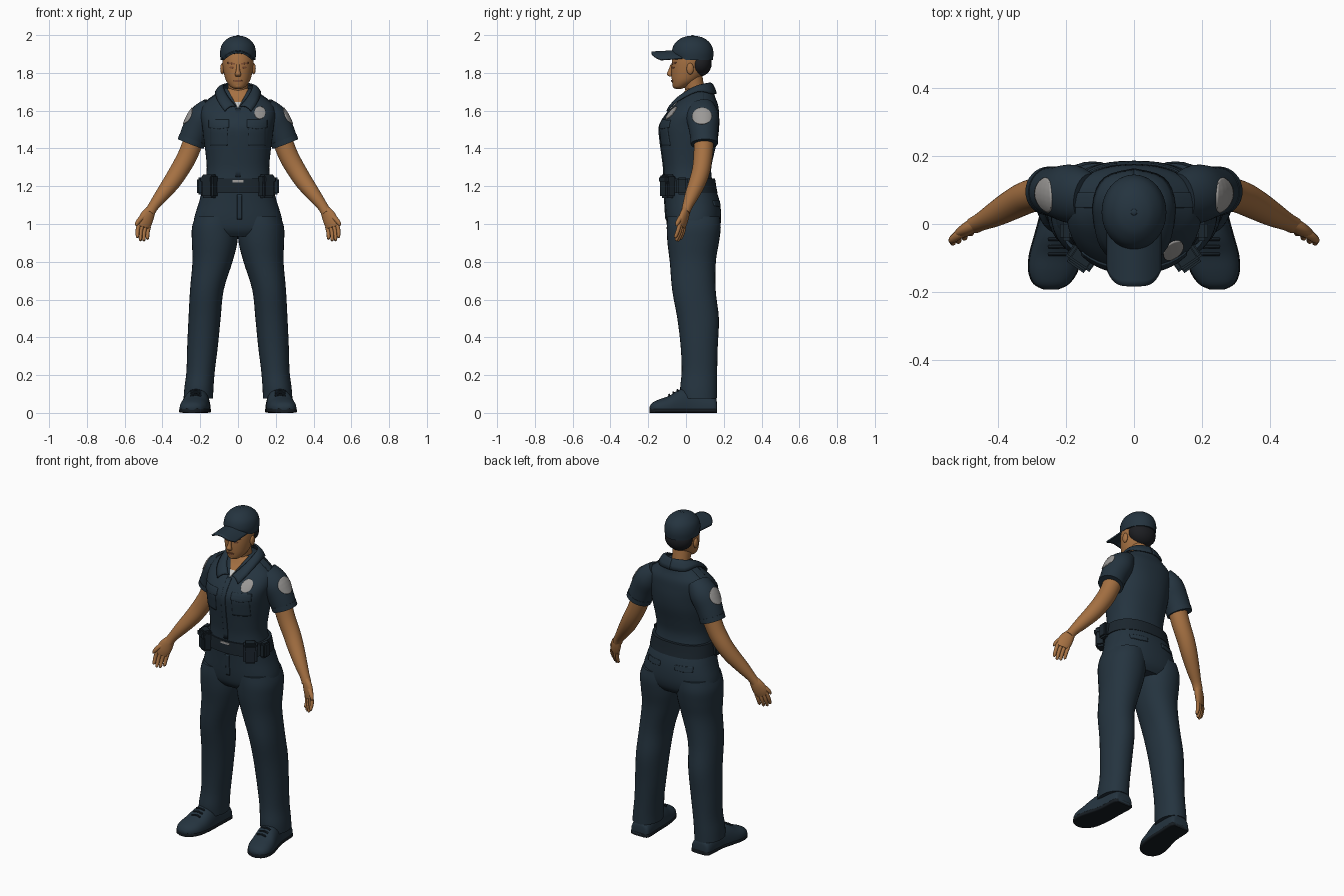
import bpy, bmesh, math
from mathutils import Vector, Matrix
from mathutils.bvhtree import BVHTree

if "Cube" in bpy.data.objects:
    bpy.data.objects.remove(bpy.data.objects["Cube"])


def material(name, rgb):
    m = bpy.data.materials.new(name)
    m.diffuse_color = (*rgb, 1)
    m.use_nodes = True
    m.node_tree.nodes["Principled BSDF"].inputs["Base Color"].default_value = m.diffuse_color
    return m


NAVY = material("navy cloth", (0.018, 0.034, 0.050))
DARK = material("dark leather", (0.011, 0.019, 0.027))
SOLE = material("sole black", (0.008, 0.012, 0.016))
SKIN = material("skin", (0.38, 0.165, 0.055))
LIP = material("lip brown", (0.22, 0.08, 0.035))
HAIR = material("dark hair", (0.012, 0.013, 0.016))
GREY = material("patch grey", (0.33, 0.32, 0.31))
WHITE = material("undershirt white", (0.6, 0.6, 0.58))


def finish(name, bm, mat):
    bmesh.ops.recalc_face_normals(bm, faces=bm.faces)
    me = bpy.data.meshes.new(name)
    bm.to_mesh(me)
    bm.free()
    me.materials.append(mat)
    ob = bpy.data.objects.new(name, me)
    bpy.context.collection.objects.link(ob)
    return ob


def smooth_path(secs, sub):
    """Catmull-Rom interpolation of section tuples."""
    out = []
    for i in range(len(secs) - 1):
        p0, p1, p2, p3 = (secs[max(0, min(len(secs) - 1, i + k))] for k in (-1, 0, 1, 2))
        for j in range(sub):
            t = j / sub
            out.append([0.5 * (2 * b + (c - a) * t + (2 * a - 5 * b + 4 * c - d) * t * t
                               + (3 * b - a - 3 * c + d) * t ** 3)
                        for a, b, c, d in zip(p0, p1, p2, p3)])
    return out + [list(secs[-1])]


def loft(name, secs, mat, u=(1, 0, 0), v=None, e=2.0, n=32, sub=4, floor=None):
    """Skin over elliptical sections (x, y, z, half width, half depth)."""
    bm = bmesh.new()
    path = smooth_path(secs, sub)
    rings = []
    for i, (x, y, z, a, b) in enumerate(path):
        c, uu = Vector((x, y, z)), Vector(u)
        if v:
            vv = Vector(v)
        else:
            t = (Vector(path[min(i + 1, len(path) - 1)][:3]) - Vector(path[max(i - 1, 0)][:3])).normalized()
            uu = (uu - t * uu.dot(t)).normalized()
            vv = t.cross(uu)
        ring = []
        for k in range(n):
            w = math.tau * k / n
            cs, sn = math.cos(w), math.sin(w)
            p = (c + uu * max(a, .002) * math.copysign(abs(cs) ** (2 / e), cs)
                 + vv * max(b, .002) * math.copysign(abs(sn) ** (2 / e), sn))
            if floor is not None:
                p.z = max(p.z, floor)
            ring.append(bm.verts.new(p))
        rings.append(ring)
    for r, q in zip(rings, rings[1:]):
        for k in range(n):
            bm.faces.new((r[k], r[(k + 1) % n], q[(k + 1) % n], q[k]))
    bm.faces.new(rings[0])
    bm.faces.new(rings[-1])
    return finish(name, bm, mat)


def upright(name, rows, mat, **kw):
    """Loft with level sections: (z, x, y, half width, half depth)."""
    return loft(name, [(x, y, z, a, b) for z, x, y, a, b in rows], mat, v=(0, 1, 0), **kw)


def ball(name, c, r, mat):
    bm = bmesh.new()
    bmesh.ops.create_uvsphere(bm, u_segments=20, v_segments=12, radius=1,
                              matrix=Matrix.Translation(c) @ Matrix.Diagonal((*r, 1)))
    return finish(name, bm, mat)


def box(name, c, size, angle, mat, bevel=0.012):
    bm = bmesh.new()
    bmesh.ops.create_cube(bm, size=1, matrix=Matrix.Translation(c) @ Matrix.Rotation(angle, 4, 'Z')
                          @ Matrix.Diagonal((*size, 1)))
    bmesh.ops.bevel(bm, geom=bm.edges[:], offset=bevel, segments=2, affect='EDGES')
    return finish(name, bm, mat)


def sheet(name, fn, nu, nv, mat, thick):
    """Thin grid surface fn(a, b) with a, b in -1..1."""
    bm = bmesh.new()
    g = [[bm.verts.new(fn(2 * i / nu - 1, 2 * j / nv - 1)) for j in range(nv + 1)] for i in range(nu + 1)]
    for i in range(nu):
        for j in range(nv):
            bm.faces.new((g[i][j], g[i + 1][j], g[i + 1][j + 1], g[i][j + 1]))
    ob = finish(name, bm, mat)
    s = ob.modifiers.new("thickness", 'SOLIDIFY')
    s.thickness, s.offset = thick, 0
    return ob


def plate(name, target, c, u, v, aim, mat, shape="rect", n=12, thick=0.008):
    """Plate that follows the surface of target, aimed along a direction."""
    me = target.data
    tree = BVHTree.FromPolygons([p.co for p in me.vertices], [p.vertices for p in me.polygons])
    c, u, v, aim = Vector(c), Vector(u), Vector(v), Vector(aim).normalized()

    def fn(a, b):
        if shape == "round":
            a, b = a * math.sqrt(1 - b * b / 2), b * math.sqrt(1 - a * a / 2)
        elif shape == "wedge":
            a *= (1.02 + b) / 2
        elif shape == "flap":
            b = b - 0.35 * (1 - abs(a)) * (1 - b) / 2
        p = c + u * a + v * b
        hit = tree.ray_cast(p - aim * 0.5, aim)[0]
        return hit or tree.find_nearest(p)[0]
    return sheet(name, fn, n, n, mat, thick)


# Shirt and trouser top
shirt = upright("shirt", [
    (1.18, 0, .015, .182, .133), (1.28, 0, .008, .166, .125), (1.36, 0, .01, .17, .136),
    (1.45, 0, .015, .182, .153), (1.52, 0, .018, .19, .158), (1.58, 0, .035, .198, .14),
    (1.63, 0, .055, .185, .115), (1.67, 0, .065, .14, .09), (1.70, 0, .07, .095, .075),
    (1.72, 0, .07, .068, .055)], NAVY, e=2.3, n=48)
hips = upright("trouser_hips", [
    (1.21, 0, .015, .182, .133), (1.12, 0, .033, .205, .145), (1.03, 0, .04, .232, .146),
    (.97, 0, .04, .23, .135), (.935, 0, .04, .19, .11)], NAVY, e=2.3, n=48)
belt = upright("belt", [(1.165, 0, .02, .199, .147), (1.2, 0, .017, .194, .143),
                        (1.24, 0, .015, .187, .139)], DARK, e=2.3, n=48)
plate("shirt_placket", shirt, (0, 0, 1.43), (.014, 0, 0), (0, 0, .18), (0, 1, 0), NAVY)
plate("buckle", belt, (0, 0, 1.226), (.03, 0, 0), (0, 0, .006), (0, 1, 0), GREY)
plate("trouser_fly", hips, (.008, 0, 1.09), (.012, 0, 0), (0, 0, .065), (0, 1, 0), NAVY)

# Open neck with undershirt
neckline = plate("open_neck", shirt, (0, 0, 1.663), (.055, 0, 0), (0, 0, .052), (0, 1, 0), SKIN, "wedge", 16)
neckline.data.materials.append(WHITE)
for f in neckline.data.polygons:
    f.material_index = int(f.center.z < 1.645)

# Head
head = upright("head", [
    (1.716, 0, -.04, .018, .016), (1.726, 0, -.032, .038, .036), (1.755, 0, -.008, .061, .066),
    (1.79, 0, .006, .073, .083), (1.83, 0, .013, .08, .09), (1.87, 0, .02, .083, .093),
    (1.92, 0, .025, .078, .085)], SKIN, n=40)
loft("neck", [(0, .065, 1.62, .056, .054), (0, .05, 1.7, .052, .05), (0, .032, 1.78, .054, .055)], SKIN)
loft("nose", [(0, -.074, 1.845, .008, .008), (0, -.082, 1.815, .010, .011),
              (0, -.087, 1.793, .016, .015), (0, -.08, 1.78, .012, .008)], SKIN, v=(0, 1, 0), n=16)
ball("chin", (0, -.052, 1.732), (.024, .019, .016), SKIN)
ball("hair", (0, .07, 1.85), (.083, .066, .07), HAIR)
plate("mouth", head, (0, 0, 1.757), (.023, 0, 0), (0, 0, .006), (0, 1, 0), LIP, "round")

# Cap with dome, button and curved brim
cap = upright("cap", [
    (1.868, 0, .035, .092, .107), (1.91, 0, .035, .095, .110), (1.95, 0, .035, .085, .098),
    (1.98, 0, .035, .058, .067), (1.993, 0, .035, .03, .034), (1.997, 0, .035, .004, .004)], NAVY, n=40)
for p in cap.data.vertices:  # raise the front rim above the forehead
    if p.co.z < 1.905 and p.co.y < 0:
        p.co.z += (1.905 - p.co.z) * min(1, -p.co.y / .07)
ball("cap_button", (0, .035, 1.995), (.01, .01, .005), NAVY)
sheet("cap_brim", lambda a, b: (.078 * a, -.02 - (b + 1) / 2 * (.163 - .05 * abs(a) ** 4),
                                1.909 - .04 * a * a + .004 * (1 - b)), 20, 10, NAVY, .009)

for s, side in ((1, "left"), (-1, "right")):
    # Face features
    ball(f"ear_{side}", (s * .083, .022, 1.822), (.011, .019, .03), SKIN)
    plate(f"eye_{side}", head, (s * .033, 0, 1.829), (.013, 0, 0), (0, 0, .005), (0, 1, 0), LIP, "round", thick=.004)
    plate(f"eyebrow_{side}", head, (s * .035, 0, 1.85), (.02, 0, s * .003), (0, 0, .004), (0, 1, 0), LIP, thick=.007)

    # Collar half
    top = smooth_path([(0, .13, 1.745), (.06, .105, 1.742), (.078, .05, 1.725),
                       (.055, -.028, 1.675), (.012, -.075, 1.622)], 4)
    low = smooth_path([(0, .16, 1.69), (.085, .135, 1.69), (.118, .06, 1.70),
                       (.105, -.048, 1.648), (.07, -.1, 1.597)], 4)

    def collar(a, b):
        i = round((a + 1) * 8)
        p = Vector(top[i]).lerp(Vector(low[i]), (b + 1) / 2)
        return (s * p.x, p.y, p.z + .012 * (1 - b * b))
    sheet(f"collar_{side}", collar, 16, 4, NAVY, .008)

    # Sleeve, cuff and shoulder patch
    sleeve = loft(f"sleeve_{side}", [
        (s * .135, .075, 1.615, .06, .075), (s * .183, .088, 1.565, .077, .086),
        (s * .22, .093, 1.5, .075, .077), (s * .25, .097, 1.427, .07, .069)], NAVY)
    loft(f"sleeve_cuff_{side}", [(s * .241, .096, 1.45, .074, .073), (s * .251, .097, 1.424, .073, .072)],
         NAVY, sub=1)
    plate(f"shoulder_patch_{side}", sleeve, (s * .26, .085, 1.57), (0, .05, 0), (0, 0, .048),
          (-s, 0, -.2), GREY, "round", 16)
    plate(f"shoulder_strap_{side}", shirt, (s * .135, .07, 1.67), (.045, 0, 0), (0, .022, 0), (0, 0, -1), NAVY)

    # Arm, palm, fingers and thumb
    loft(f"arm_{side}", [
        (s * .232, .095, 1.45, .053, .053), (s * .268, .09, 1.36, .052, .05), (s * .31, .08, 1.285, .05, .048),
        (s * .352, .06, 1.22, .046, .045), (s * .405, .03, 1.15, .037, .037),
        (s * .447, .008, 1.095, .028, .027), (s * .468, -.003, 1.06, .028, .024)], SKIN)
    w = Vector((s * .85, -.4, .3)).normalized()
    loft(f"palm_{side}", [
        (s * .457, .003, 1.08, .025, .02), (s * .478, -.008, 1.045, .038, .021),
        (s * .493, -.018, 1.01, .041, .019), (s * .50, -.024, .982, .034, .014)], SKIN, u=w, n=20)
    for k in range(4):
        b = Vector((s * .497, -.021, .995)) + w * (.02 * k - .03)
        ln = (.065, .08, .085, .075)[k]
        loft(f"finger_{side}_{k + 1}", [
            (*b, .0105, .0105), (*(b + Vector((s * .12, -.12, -.5)) * ln), .0105, .0105),
            (*(b + Vector((s * .12, -.3, -.95)) * ln), .0085, .0085),
            (*(b + Vector((s * .1, -.33, -1)) * ln), .003, .003)], SKIN, n=12, sub=3)
    loft(f"thumb_{side}", [
        (s * .478, -.008, 1.05, .018, .016), (s * .512, -.03, 1.03, .014, .014),
        (s * .534, -.046, 1.005, .011, .011), (s * .539, -.052, .99, .004, .004)],
        SKIN, u=(0, 1, 0), n=12, sub=3)

    # Chest pocket and flap, rear pocket flap
    plate(f"chest_pocket_{side}", shirt, (s * .1, 0, 1.47), (.045, 0, 0), (0, 0, .055), (0, 1, 0), NAVY, thick=.005)
    plate(f"pocket_flap_{side}", shirt, (s * .1, 0, 1.53), (.052, 0, 0), (0, 0, .02), (0, 1, 0), NAVY, "flap",
          thick=.0098)
    plate(f"rear_pocket_flap_{side}", hips, (s * .1, 0, 1.11), (.05, 0, 0), (0, 0, .014), (0, -1, 0), NAVY, "flap")

    # Belt pouches
    box(f"belt_pouch_{side}", (s * .152, -.098, 1.2), (.078, .06, .125), s * .6, DARK)
    box(f"pouch_lid_{side}", (s * .154, -.1, 1.235), (.084, .066, .045), s * .6, DARK)
    box(f"hip_pouch_{side}", (s * .198, -.02, 1.2), (.04, .06, .09), 0, DARK, .01)

    # Trouser leg with hem
    upright(f"trouser_leg_{side}", [
        (1.04, s * .116, .04, .11, .138), (.98, s * .122, .041, .122, .143), (.9, s * .124, .038, .12, .136),
        (.8, s * .135, .036, .106, .122), (.65, s * .165, .042, .089, .115), (.5, s * .177, .064, .085, .11),
        (.35, s * .188, .07, .081, .098), (.22, s * .198, .071, .075, .094),
        (.13, s * .207, .067, .077, .098), (.075, s * .21, .069, .078, .096)], NAVY, e=2.15)

    # Shoe and sole, toe turned slightly out
    shoe = [(.205, .163, .045, .06), (.206, .145, .06, .09), (.211, .04, .062, .13), (.22, -.03, .07, .125),
            (.231, -.09, .075, .09), (.238, -.14, .07, .072), (.243, -.176, .05, .055), (.244, -.192, .02, .035)]
    loft(f"shoe_{side}", [(s * x, y, .025, a, h - .025) for x, y, a, h in shoe], NAVY,
         v=(0, 0, 1), e=2.3, floor=.01)
    loft(f"sole_{side}", [(s * x, y, .012, a + .003, .012) for x, y, a, h in shoe], SOLE, v=(0, 0, 1), e=5)
    for k in range(3):
        loft(f"shoe_lace_{side}_{k + 1}", [
            (s * .223 + d * .028, -.045 - .022 * k, .121 - .012 * k - .006 * abs(d), .005, .005)
            for d in (-1, 0, 1)], DARK, u=(0, 1, 0), n=8)

# Chest badge
plate("chest_badge", shirt, (.115, 0, 1.588), (.029, 0, 0), (0, 0, .032), (0, 1, 0), GREY, "round", 14)

# Smooth shading with sharp edges kept
for ob in bpy.context.collection.objects:
    ob.select_set(True)
    bpy.context.view_layer.objects.active = ob
bpy.ops.object.shade_smooth_by_angle(angle=math.radians(42))
